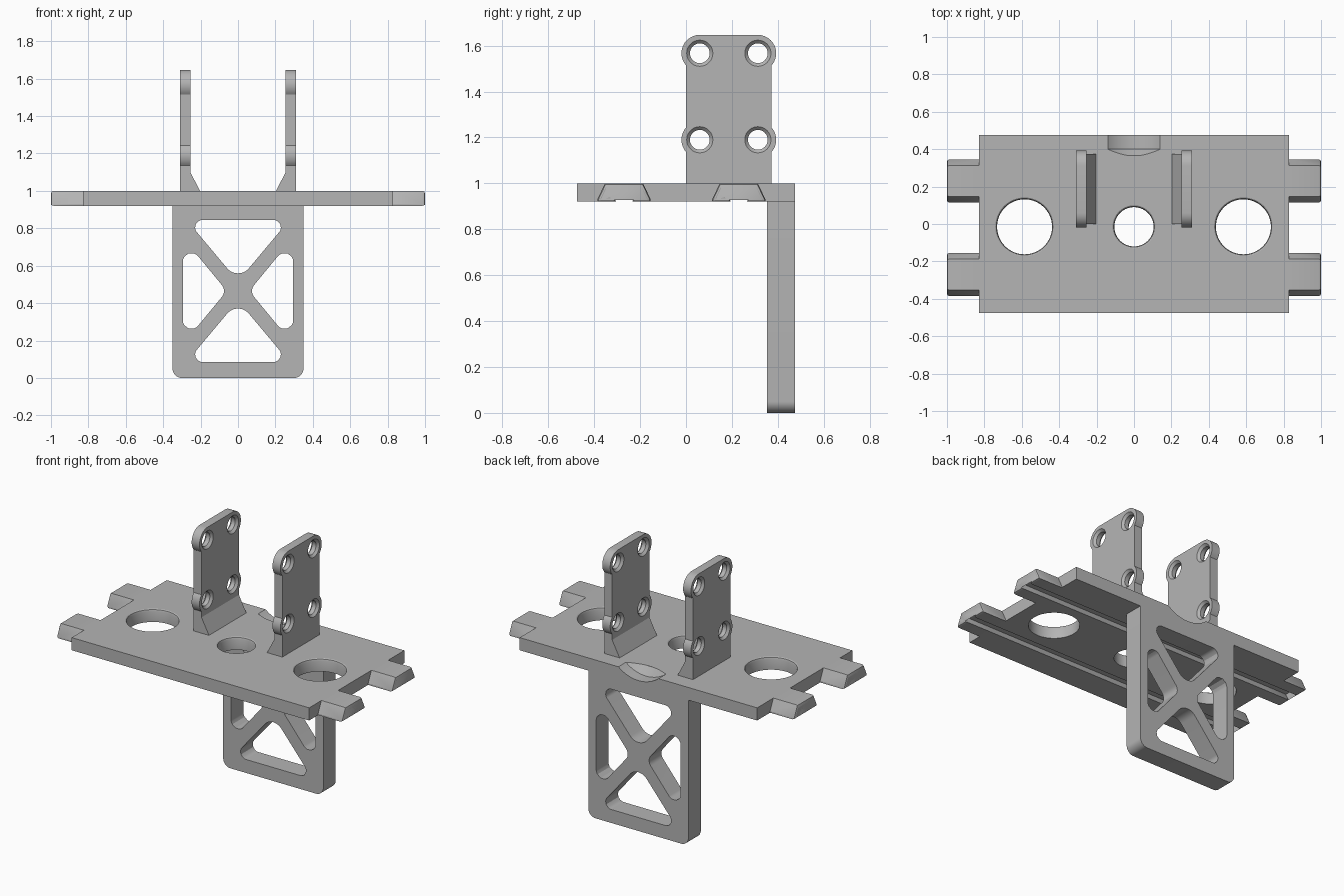
import bpy, bmesh, math
from mathutils import Vector

cube = bpy.data.objects.get("Cube")
if cube:
    bpy.data.objects.remove(cube, do_unlink=True)

grey = bpy.data.materials.new("plain_grey")
grey.use_nodes = True
colour = (0.46, 0.46, 0.46, 1)
grey.diffuse_color = colour
grey.node_tree.nodes["Principled BSDF"].inputs["Base Color"].default_value = colour


def place(axis, u, v, t):
    """Section point (u, v) at distance t along the axis."""
    return {"x": (t, u, v), "y": (u, t, v), "z": (u, v, t)}[axis]


def finish(name, bm):
    bmesh.ops.recalc_face_normals(bm, faces=bm.faces)
    mesh = bpy.data.meshes.new(name)
    bm.to_mesh(mesh)
    bm.free()
    mesh.materials.append(grey)
    obj = bpy.data.objects.new(name, mesh)
    bpy.context.collection.objects.link(obj)
    return obj


def skin(name, axis, rings, bevel_last=0):
    """Solid through a list of (distance, outline) sections."""
    bm = bmesh.new()
    loops = [[bm.verts.new(place(axis, u, v, t)) for u, v in pts] for t, pts in rings]
    for a, b in zip(loops, loops[1:]):
        for i in range(len(a)):
            j = (i + 1) % len(a)
            bm.faces.new((a[i], a[j], b[j], b[i]))
    bm.faces.new(loops[0])
    end = bm.faces.new(loops[-1])
    if bevel_last:
        bmesh.ops.recalc_face_normals(bm, faces=bm.faces)
        bmesh.ops.bevel(bm, geom=list(end.edges), offset=bevel_last,
                        segments=2, profile=0.5, affect="EDGES")
    return finish(name, bm)


def prism(name, axis, pts, lo, hi, bevel_last=0):
    return skin(name, axis, [(lo, pts), (hi, pts)], bevel_last)


def arc(cu, cv, r, start, stop, steps=12):
    angles = [math.radians(start + (stop - start) * i / steps) for i in range(steps + 1)]
    return [(cu + r * math.cos(a), cv + r * math.sin(a)) for a in angles]


def spool(axis, cu, cv, profile, steps=64):
    """Round cutter with (distance, radius) steps."""
    return skin("cutter", axis, [(t, arc(cu, cv, r, 0, 360, steps)[:-1]) for t, r in profile])


def rounded(corners, steps=8):
    """Polygon of (u, v, radius) corners with filleted corners."""
    pts = []
    for i, (u, v, r) in enumerate(corners):
        p = Vector((u, v))
        if not r:
            pts.append((u, v))
            continue
        a = (Vector(corners[i - 1][:2]) - p).normalized()
        b = (Vector(corners[(i + 1) % len(corners)][:2]) - p).normalized()
        half = a.angle(b) / 2
        centre = p + (a + b).normalized() * (r / math.sin(half))
        start = p + a * (r / math.tan(half)) - centre
        stop = p + b * (r / math.tan(half)) - centre
        for k in range(steps + 1):
            q = start.lerp(stop, k / steps).normalized() * r + centre
            pts.append((q.x, q.y))
    return pts


def cut(obj, cutters):
    bpy.context.view_layer.objects.active = obj
    for c in cutters:
        mod = obj.modifiers.new("cut", "BOOLEAN")
        mod.operation = "DIFFERENCE"
        mod.solver = "EXACT"
        mod.object = c
        bpy.ops.object.modifier_apply(modifier=mod.name)
        bpy.data.objects.remove(c, do_unlink=True)


LOW, TOP = 0.92, 1.0
RAILS = (-0.27, 0.23)


def channel(c):
    """Dovetail groove section, open at the bottom."""
    return [(c - 0.035, LOW), (c - 0.058, 0.967), (c + 0.058, 0.967), (c + 0.035, LOW)]


# Deck with two dovetail grooves underneath
section = [(-0.475, TOP), (-0.475, LOW)]
for c in RAILS:
    section += channel(c)
section += [(0.475, LOW), (0.475, TOP)]
deck = prism("deck", "x", section, -0.83, 0.83)

# Round deck holes with eased rims, and the scoop at the back edge
cutters = []
for x, r in ((-0.585, 0.147), (0, 0.105), (0.585, 0.147)):
    cutters.append(spool("z", x, -0.015, [(0.88, r), (0.985, r), (0.996, r + 0.004),
                                          (TOP, r + 0.01), (1.05, r + 0.01)]))
cutters.append(spool("y", 0, 1.171, [(0.365, 0.172), (0.4, 0.221), (0.52, 0.221)]))
cut(deck, cutters)

# Hollow dovetail tabs at both ends
for side, s in (("left", 1), ("right", -1)):
    for place_name, c in zip(("front", "back"), RAILS):
        outline = [(c - 0.083, TOP), (c - 0.116, 0.93), (c - 0.116, LOW)] + channel(c)
        outline += [(c + 0.116, LOW), (c + 0.116, 0.93), (c + 0.083, TOP)]
        prism(f"{side}_{place_name}_tab", "x", outline, s * 0.83, s, 0.014)

# Hanging leg with a cross-braced window pattern
W, MID = 0.35, 0.465
leg = prism("leg", "y", rounded([(-W, 0, 0.05), (W, 0, 0.05), (W, LOW, 0), (-W, LOW, 0)]),
            0.352, 0.475)
windows = []
for s in (1, -1):
    windows.append([(0, MID + s * 0.052, 0.075), (0.275, MID + s * 0.38, 0.04),
                    (-0.275, MID + s * 0.38, 0.04)])
    windows.append([(s * 0.06, MID, 0.05), (s * 0.295, MID + 0.285, 0.046),
                    (s * 0.295, MID - 0.285, 0.046)])
cut(leg, [prism("cutter", "y", rounded(w), 0.3, 0.55) for w in windows])

# Upright brackets with eared screw holes and sloped feet
Y0, Y1, Z0, Z1, EAR = 0.06, 0.313, 1.19, 1.567, 0.08
IN, OUT = 0.255, 0.31
for side, s in (("left", 1), ("right", -1)):
    outline = [(0, TOP), (Y1 + 0.06, TOP)]
    outline += arc(Y1, Z0, EAR, -41.4, 41.4)
    outline += arc(Y1, Z1, EAR, -41.4, 90)
    outline += arc(Y0, Z1, EAR, 90, 221.4)
    outline += arc(Y0, Z0, EAR, 138.6, 221.4)
    bracket = prism(f"{side}_bracket", "x", outline, s * IN, s * OUT)
    holes = []
    for y in (Y0, Y1):
        for z in (Z0, Z1):
            steps = [(IN - 0.01, 0.067), (IN + 0.014, 0.043), (OUT - 0.014, 0.043), (OUT + 0.01, 0.067)]
            holes.append(spool("x", y, z, [(s * t, r) for t, r in steps], 40))
    cut(bracket, holes)
    foot = [(s * IN, TOP), (s * 0.203, TOP), (s * IN, 1.1)]
    prism(f"{side}_bracket_foot", "y", foot, 0, 0.373)

# Smooth curved walls, keep hard edges crisp
for obj in bpy.context.scene.objects:
    obj.select_set(obj.type == "MESH")
bpy.context.view_layer.objects.active = deck
bpy.ops.object.shade_smooth_by_angle(angle=math.radians(25))
